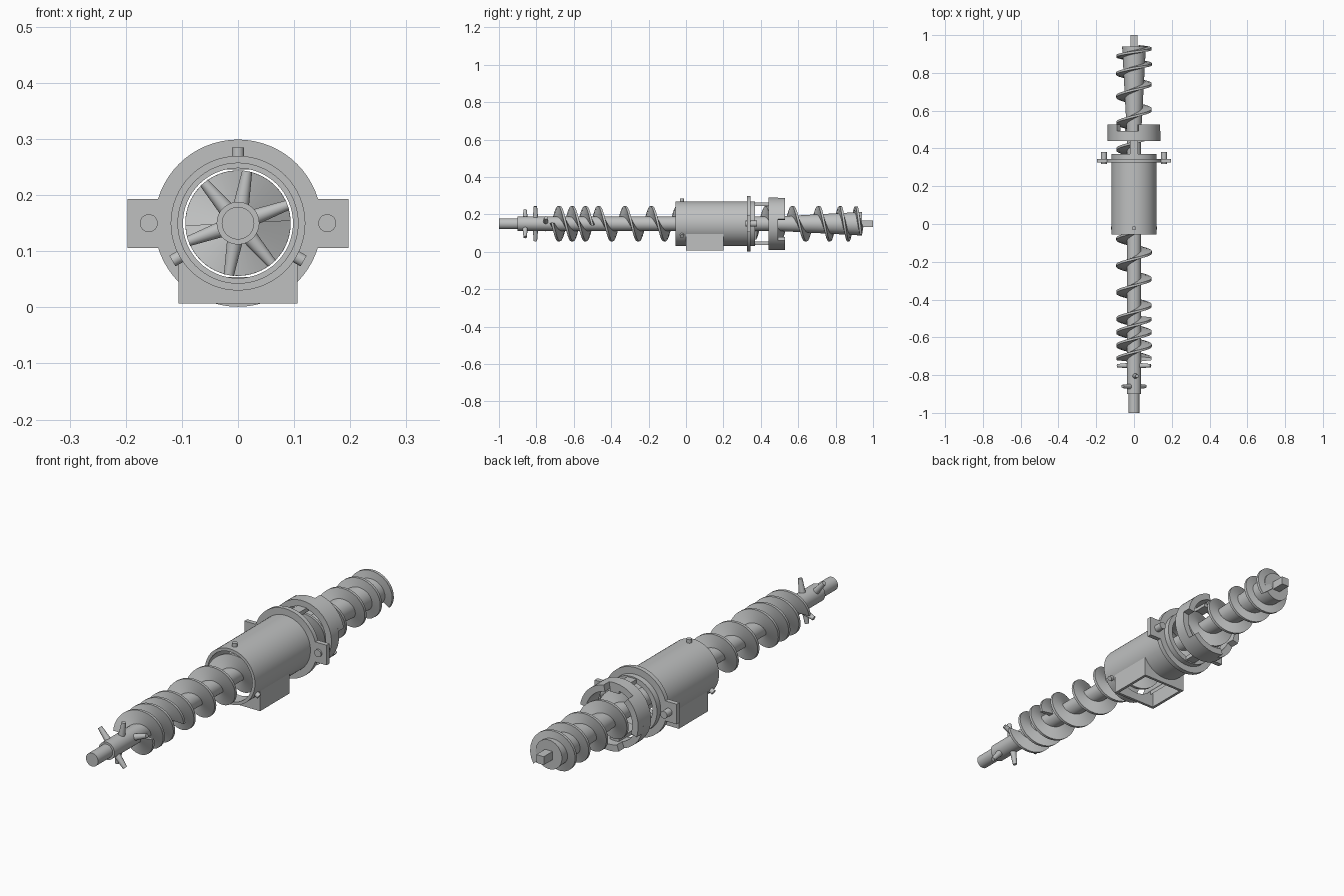
import bpy, bmesh, math
from mathutils import Vector, Matrix

if "Cube" in bpy.data.objects:
    bpy.data.objects.remove(bpy.data.objects["Cube"], do_unlink=True)

AXIS_Z = 0.15  # height of the screw axis

steel = bpy.data.materials.new("grey_steel")
steel.use_nodes = True
COLOUR = (0.52, 0.53, 0.53, 1)
steel.diffuse_color = COLOUR
steel.node_tree.nodes["Principled BSDF"].inputs["Base Color"].default_value = COLOUR


def finish(name, bm):
    bmesh.ops.recalc_face_normals(bm, faces=bm.faces)
    mesh = bpy.data.meshes.new(name)
    bm.to_mesh(mesh)
    bm.free()
    mesh.materials.append(steel)
    ob = bpy.data.objects.new(name, mesh)
    bpy.context.collection.objects.link(ob)
    return ob


def smooth(ob):
    bpy.ops.object.select_all(action='DESELECT')
    ob.select_set(True)
    bpy.context.view_layer.objects.active = ob
    bpy.ops.object.shade_smooth_by_angle(angle=math.radians(35))


def polar(r, a, y):
    return Vector((r * math.cos(a), y, AXIS_Z + r * math.sin(a)))


def sweep(bm, sections, closed_path):
    """Join rings of points; cap the ends of an open path."""
    rings = [[bm.verts.new(p) for p in s] for s in sections]
    n = len(rings[0])
    for i in range(len(rings) - (0 if closed_path else 1)):
        a, b = rings[i], rings[(i + 1) % len(rings)]
        for j in range(n):
            k = (j + 1) % n
            bm.faces.new((a[j], a[k], b[k], b[j]))
    if not closed_path:
        bm.faces.new(rings[0])
        bm.faces.new(rings[-1])


def lathe(name, profile, start=0, span=360, segs=64):
    """Turn a closed (radius, y) profile around the screw axis."""
    bm = bmesh.new()
    full = span == 360
    steps = segs if full else max(4, int(segs * span / 360))
    count = steps if full else steps + 1
    angles = [math.radians(start + span * i / steps) for i in range(count)]
    sweep(bm, [[polar(r, a, y) for r, y in profile] for a in angles], full)
    ob = finish(name, bm)
    smooth(ob)
    return ob


def tube(name, r0, r1, y0, y1, start=0, span=360):
    return lathe(name, [(r0, y0), (r1, y0), (r1, y1), (r0, y1)], start, span)


def rod(name, p0, p1, r0, r1=None, segs=24):
    p0, p1 = Vector(p0), Vector(p1)
    d = p1 - p0
    bm = bmesh.new()
    bmesh.ops.create_cone(bm, cap_ends=True, segments=segs, radius1=r0,
                          radius2=r0 if r1 is None else r1, depth=d.length)
    turn = d.to_track_quat('Z', 'Y').to_matrix().to_4x4()
    bm.transform(Matrix.Translation((p0 + p1) / 2) @ turn)
    ob = finish(name, bm)
    smooth(ob)
    return ob


def box(name, lo, hi):
    lo, hi = Vector(lo), Vector(hi)
    bm = bmesh.new()
    bmesh.ops.create_cube(bm, size=1)
    bm.transform(Matrix.Translation((lo + hi) / 2) @ Matrix.Diagonal((*(hi - lo), 1)))
    return finish(name, bm)


def cut(ob, cutter):
    cutter.hide_render = True
    mod = ob.modifiers.new("cut", 'BOOLEAN')
    mod.operation, mod.solver, mod.object = 'DIFFERENCE', 'EXACT', cutter
    bpy.context.view_layer.objects.active = ob
    bpy.ops.object.modifier_apply(modifier=mod.name)
    bpy.data.objects.remove(cutter, do_unlink=True)


def flight(name, crests, y0, y1, phase=0, outer=0.094):
    """Helical blade; crests are the y values where it passes the top."""
    def turns(y):
        i = max(j for j in range(len(crests) - 1) if j == 0 or crests[j] <= y)
        return i + (y - crests[i]) / (crests[i + 1] - crests[i])
    n = max(12, int((turns(y1) - turns(y0)) * 40))
    bm = bmesh.new()
    sections = []
    for k in range(n + 1):
        y = y0 + (y1 - y0) * k / n
        a = math.radians(90 + phase) - 2 * math.pi * turns(y)
        sections.append([polar(0.03, a, y - 0.013), polar(outer, a, y - 0.006),
                         polar(outer, a, y + 0.006), polar(0.03, a, y + 0.013)])
    sweep(bm, sections, False)
    smooth(finish(name, bm))


# Shaft: front journal, core, tapered rear and square drive end
rod("front_journal", (0, -1, AXIS_Z), (0, -0.89, AXIS_Z), 0.029, segs=48)
rod("shaft_core", (0, -0.9, AXIS_Z), (0, 0.5, AXIS_Z), 0.038, segs=48)
rod("tapered_rear_shaft", (0, 0.48, AXIS_Z), (0, 0.94, AXIS_Z), 0.038, 0.063, segs=48)
box("square_drive_end", (-0.018, 0.93, AXIS_Z - 0.018), (0.018, 1, AXIS_Z + 0.018))

# Screw flights, with a second start at the front
front_crests = [-0.749, -0.608, -0.467, -0.326, -0.185]
flight("front_flight", front_crests, -0.715, 0.33)
flight("front_second_flight", front_crests, -0.715, -0.5, phase=180)
flight("rear_flight", [0.43, 0.57, 0.71, 0.825, 0.91, 0.98], 0.37, 0.935)

# Three crossed pairs of tapered mixing pins
for y, angle in ((-0.86, 130), (-0.805, 80), (-0.75, 20)):
    for a in (angle, angle + 180):
        a = math.radians(a)
        rod("mixing_pin", polar(0.02, a, y), polar(0.094, a, y), 0.015, 0.009)

# Barrel with a discharge opening underneath
barrel = lathe("barrel", [(0.107, -0.055), (0.12, -0.055), (0.12, 0.37),
                          (0.098, 0.37), (0.098, 0.35), (0.107, 0.35)])
cut(barrel, box("opening_cutter", (-0.08, 0.012, -0.1), (0.08, 0.188, 0.1)))
smooth(barrel)

# Open-bottomed discharge chute fitted to the barrel
chute = box("discharge_chute", (-0.106, 0, 0.007), (0.106, 0.2, 0.097))
cut(chute, box("chute_cutter", (-0.094, 0.012, -0.1), (0.094, 0.188, 0.3)))
cut(chute, rod("bore_cutter", (0, -0.1, AXIS_Z), (0, 0.4, AXIS_Z), 0.113, segs=64))

# Round mounting flange with two bolted ears
tube("flange", 0.11, 0.149, 0.325, 0.345)
for s in (-1, 1):
    x0, x1 = sorted((s * 0.115, s * 0.197))
    box("flange_ear", (x0, 0.325, 0.106), (x1, 0.345, 0.193))
    rod("flange_bolt", (s * 0.159, 0.318, AXIS_Z), (s * 0.159, 0.38, AXIS_Z), 0.016)

# Set screws around the barrel mouth
for a in (90, 210, 330):
    a = math.radians(a)
    rod("set_screw", polar(0.11, a, -0.022), polar(0.135, a, -0.022), 0.011)

# Notched clamp ring carried by two bars behind the flange
tube("clamp_ring", 0.112, 0.14, 0.44, 0.492)
for i in range(3):
    tube("clamp_ring_lug", 0.112, 0.14, 0.49, 0.528, 130 + 120 * i, 70)
for name, z0 in (("upper_bar", AXIS_Z + 0.096), ("lower_bar", AXIS_Z - 0.114)):
    box(name, (-0.022, 0.36, z0), (0.022, 0.49, z0 + 0.018))
